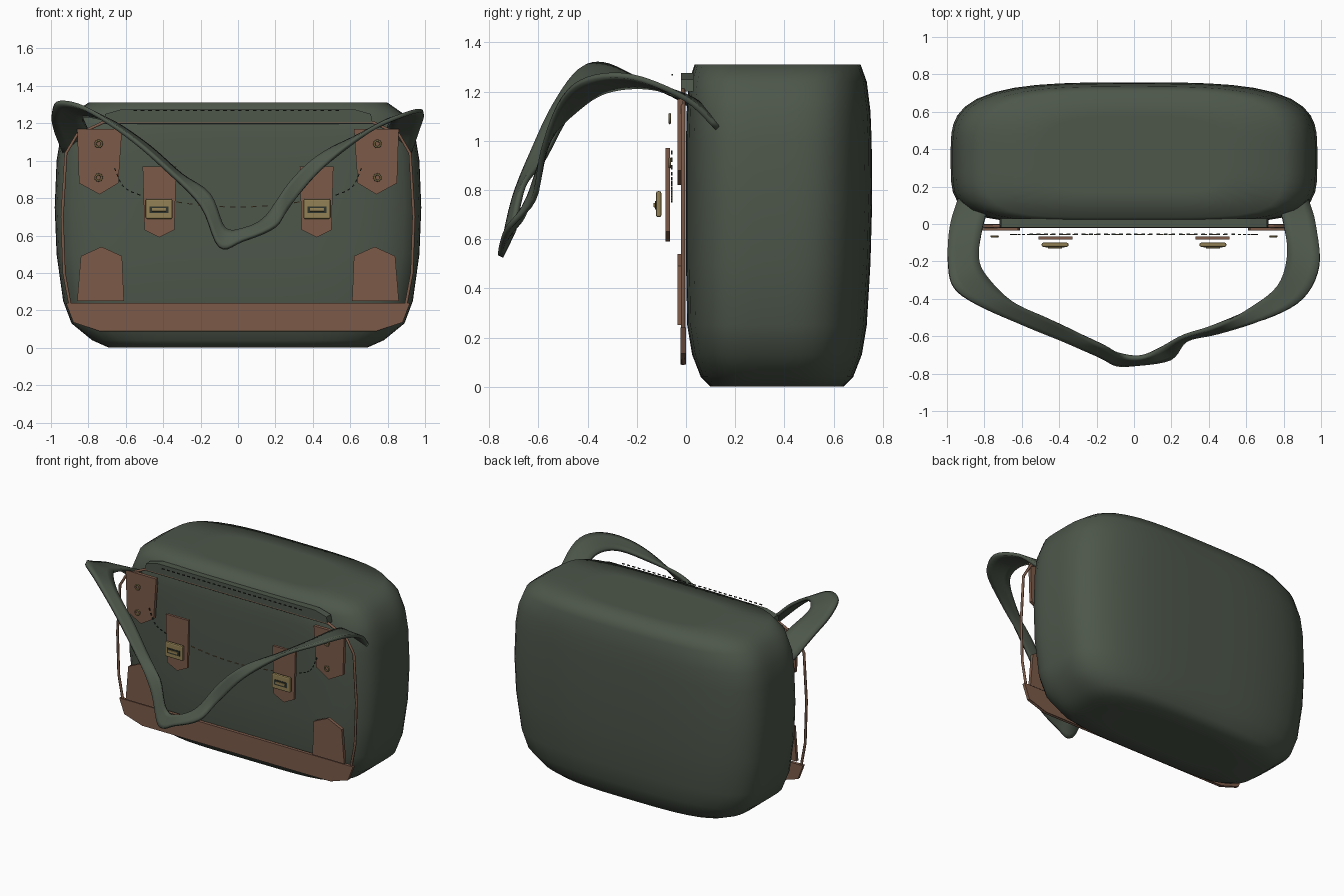
import bpy, bmesh, math
from mathutils import Vector

if "Cube" in bpy.data.objects:
    bpy.data.objects.remove(bpy.data.objects["Cube"], do_unlink=True)


def material(name, rgb):
    m = bpy.data.materials.new(name)
    m.use_nodes = True
    m.diffuse_color = (*rgb, 1)
    m.node_tree.nodes["Principled BSDF"].inputs["Base Color"].default_value = (*rgb, 1)
    return m


canvas = material("green canvas", (0.075, 0.095, 0.07))
leather = material("brown leather", (0.2, 0.105, 0.068))
brass = material("brass", (0.29, 0.22, 0.09))
tan = material("tan thread", (0.25, 0.19, 0.1))
dark = material("dark thread", (0.03, 0.037, 0.028))


def finish(name, bm, mat, smooth=False):
    bmesh.ops.recalc_face_normals(bm, faces=bm.faces[:])
    me = bpy.data.meshes.new(name)
    bm.to_mesh(me)
    bm.free()
    me.materials.append(mat)
    for p in me.polygons:
        p.use_smooth = smooth
    ob = bpy.data.objects.new(name, me)
    bpy.context.collection.objects.link(ob)
    return ob


def plate(name, pts, y_front, y_back, mat, bevel=0.0):
    """Upright plate: an (x, z) outline extruded along y."""
    bm = bmesh.new()
    face = bm.faces.new([bm.verts.new((x, y_front, z)) for x, z in pts])
    ext = bmesh.ops.extrude_face_region(bm, geom=[face])
    moved = [v for v in ext["geom"] if isinstance(v, bmesh.types.BMVert)]
    bmesh.ops.translate(bm, verts=moved, vec=(0, y_back - y_front, 0))
    ob = finish(name, bm, mat)
    if bevel:
        mod = ob.modifiers.new("bevel", "BEVEL")
        mod.width, mod.segments = bevel, 2
    return ob


def mirrored(half):
    """Close an outline given for x > 0."""
    return half + [(-x, z) for x, z in reversed(half)]


def box_outline(cx, cz, hw, hh):
    return [(cx - hw, cz - hh), (cx + hw, cz - hh), (cx + hw, cz + hh), (cx - hw, cz + hh)]


def catmull(pts, steps):
    pts = [Vector(p) for p in pts]
    ext = [2 * pts[0] - pts[1]] + pts + [2 * pts[-1] - pts[-2]]
    out = []
    for a, b, c, d in zip(ext, ext[1:], ext[2:], ext[3:]):
        for i in range(steps):
            t = i / steps
            out.append(0.5 * (2 * b + (c - a) * t + (2 * a - 5 * b + 4 * c - d) * t * t
                              + (3 * b - a - 3 * c + d) * t ** 3))
    return out + [pts[-1]]


# Bag body: soft oblong rings stacked upward (height, half width, front, back)
levels = [(0, .69, .1, .64), (.04, .78, .06, .68), (.13, .89, .025, .715),
          (.25, .935, .005, .735), (.5, .97, 0, .75), (.75, .98, 0, .757),
          (1, .97, 0, .755), (1.12, .95, .003, .75), (1.24, .9, .012, .735),
          (1.31, .8, .035, .71)]
SEGS = 56


def ring(bm, z, w, f, b, scale=1.0):
    mid, verts = (f + b) / 2, []
    for i in range(SEGS):
        t = 2 * math.pi * (i + 0.5) / SEGS
        c, s = math.cos(t), math.sin(t)
        n = 3.4 if s > 0 else 4.8
        r = (abs(c) ** n + abs(s) ** n) ** (-1 / n) * scale
        verts.append(bm.verts.new((w * r * c, mid + (b - f) / 2 * r * s, z)))
    return verts


bm = bmesh.new()
rings = [ring(bm, *levels[0], 0.6)] + [ring(bm, *l) for l in levels] + [ring(bm, *levels[-1], 0.6)]
for lo, hi in zip(rings, rings[1:]):
    for i in range(SEGS):
        j = (i + 1) % SEGS
        bm.faces.new((lo[i], lo[j], hi[j], hi[i]))
bm.faces.new(rings[0])
bm.faces.new(rings[-1])
finish("bag_body", bm, canvas, smooth=True)

# Top lip of the flap and bottom leather band
plate("flap_lip", mirrored([(.72, 1.2), (.71, 1.25), (.62, 1.275)]), -.02, .03, canvas)
plate("bottom_band", mirrored([(.74, .09), (.88, .135), (.92, .24)]), -.022, .0, leather)

# Piping loop around the front
curve = bpy.data.curves.new("front_piping", "CURVE")
curve.dimensions = "3D"
curve.bevel_depth, curve.bevel_resolution = 0.009, 1
loop = mirrored([(.72, 1.205), (.86, 1.14), (.92, 1.04), (.94, .7), (.93, .4),
                 (.9, .24), (.87, .14), (.74, .095)])
spline = curve.splines.new("POLY")
spline.points.add(len(loop) - 1)
for p, (x, z) in zip(spline.points, loop):
    p.co = (x, -.012, z, 1)
spline.use_cyclic_u = True
curve.materials.append(leather)
bpy.context.collection.objects.link(bpy.data.objects.new("front_piping", curve))

# Leather patches, closing straps, buckles and rivets on both sides
for s, side in ((1, "left"), (-1, "right")):
    def flip(pts):
        return [(s * x, z) for x, z in pts]

    plate("upper_patch_" + side,
          flip([(.62, 1.17), (.86, 1.17), (.85, .88), (.74, .82), (.64, .88)]), -.035, -.012, leather)
    plate("lower_patch_" + side,
          flip([(.61, .25), (.86, .25), (.84, .49), (.73, .54), (.62, .49)]), -.035, -.012, leather)
    plate("closing_strap_" + side,
          flip([(.33, .97), (.51, .97), (.5, .63), (.42, .59), (.34, .63)]), -.084, -.066, leather)
    cx = s * .422
    plate("buckle_" + side, box_outline(cx, .742, .072, .053), -.122, -.1, brass, .008)
    plate("buckle_slot_" + side, box_outline(cx, .738, .05, .018), -.126, -.121, dark)
    plate("buckle_bar_" + side, box_outline(cx, .738, .038, .009), -.132, -.12, brass, .003)
    for z, spot in ((1.09, "upper"), (.91, "lower")):
        bpy.ops.mesh.primitive_torus_add(
            location=(s * .745, -.066, z), rotation=(math.pi / 2, 0, 0), major_radius=.017,
            minor_radius=.006, major_segments=16, minor_segments=6)
        rivet = bpy.context.object
        rivet.name = spot + "_rivet_" + side
        rivet.data.materials.append(brass)


# Rows of stitches
def stitches(name, path, mat):
    bm = bmesh.new()
    for a, b in list(zip(path, path[1:]))[::2]:
        d = (b - a).normalized()
        n = Vector((-d.z, 0, d.x)) * .003
        depth = Vector((0, .006, 0))
        quads = [[bm.verts.new(p + o) for p in (a - n, b - n, b + n, a + n)]
                 for o in (-depth / 2, depth / 2)]
        bm.faces.new(quads[0])
        bm.faces.new(quads[1])
        for i in range(4):
            j = (i + 1) % 4
            bm.faces.new((quads[0][i], quads[0][j], quads[1][j], quads[1][i]))
    finish(name, bm, mat)


row = [Vector((-.56 + .02 * i, -.055, 1.268)) for i in range(57)]
stitches("lip_stitches", row, dark)
half = [(.66, .96), (.61, .86), (.5, .81), (.3, .775), (.1, .755)]
edge = mirrored(half)
sag = catmull([(x, -.057, z) for x, z in edge], 7)
stitches("flap_stitches", [p for p in sag if abs(p.x) < .45], tan)
for s, side in ((1, "left"), (-1, "right")):
    stitches("flap_corner_stitches_" + side, [p for p in sag if p.x * s >= .45], dark)

# Shoulder strap: a twisting ribbon between an outer and an inner edge
outer = [(-.94, .13, 1.05), (-.985, -.02, 1.17), (-.995, -.2, 1.25), (-.96, -.34, 1.31),
         (-.82, -.44, 1.28), (-.6, -.54, 1.14), (-.4, -.62, .97), (-.2, -.7, .76),
         (-.1, -.75, .54), (.02, -.75, .57), (.2, -.72, .65), (.28, -.62, .76),
         (.45, -.58, .96), (.7, -.51, 1.16), (.9, -.4, 1.25), (.99, -.22, 1.26),
         (.97, 0, 1.17), (.93, .13, 1.05)]
inner = [(-.77, .12, 1.1), (-.81, -.02, 1.18), (-.83, -.18, 1.23), (-.79, -.28, 1.24),
         (-.66, -.41, 1.2), (-.47, -.5, 1.07), (-.3, -.58, .92), (-.15, -.66, .82),
         (-.07, -.7, .64), (.04, -.71, .64), (.15, -.66, .7), (.27, -.6, .88),
         (.42, -.55, 1.02), (.62, -.45, 1.12), (.77, -.33, 1.2), (.82, -.17, 1.22),
         (.8, 0, 1.18), (.77, .12, 1.1)]
bm = bmesh.new()
rows = []
for a, b in zip(catmull(outer, 5), catmull(inner, 5)):
    rows.append([bm.verts.new(a.lerp(b, k / 4)) for k in range(5)])
for r, q in zip(rows, rows[1:]):
    for k in range(4):
        bm.faces.new((r[k], r[k + 1], q[k + 1], q[k]))
strap = finish("shoulder_strap", bm, canvas, smooth=True)
solid = strap.modifiers.new("thickness", "SOLIDIFY")
solid.thickness, solid.offset = .022, 0
